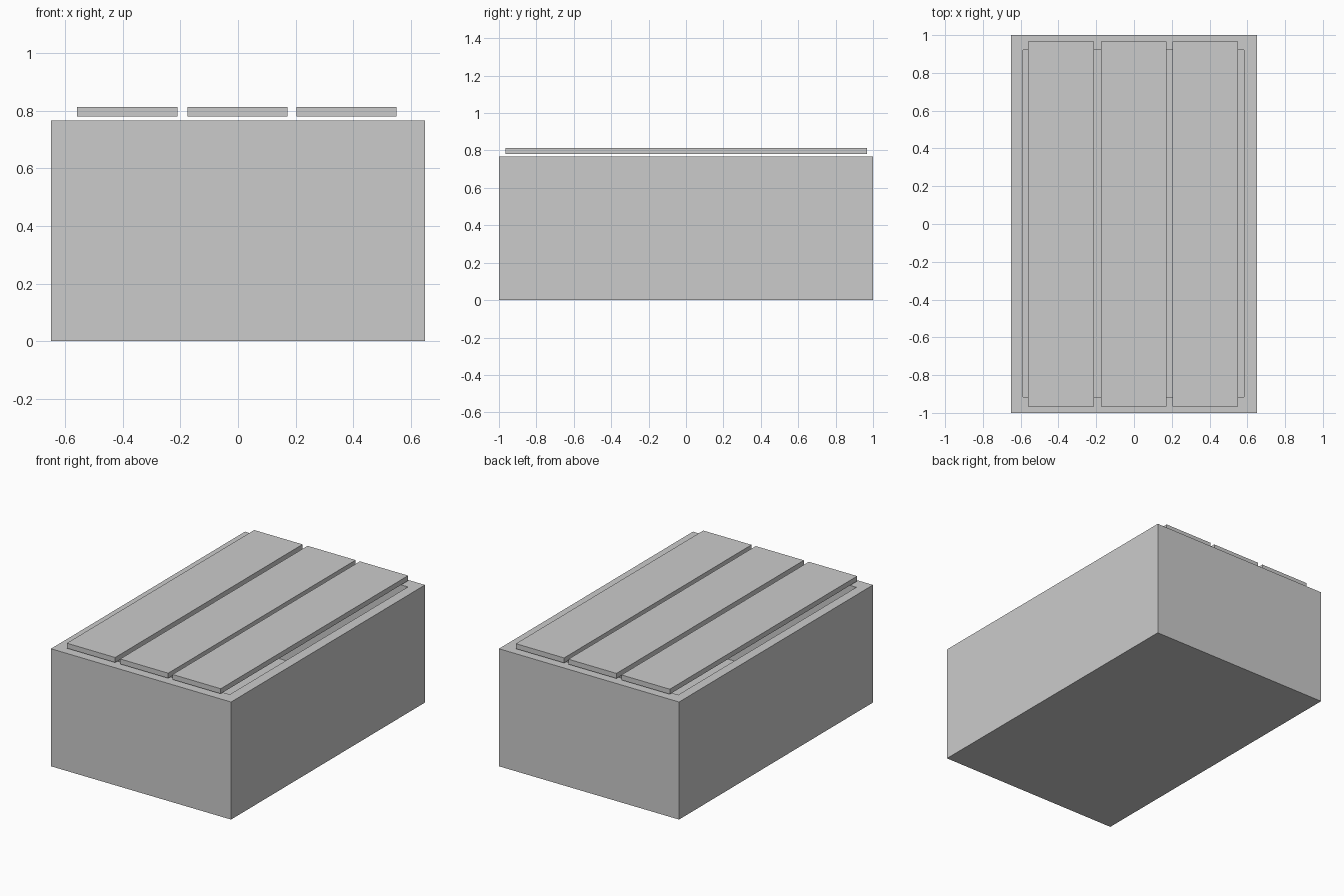
import bpy, bmesh
from mathutils import Vector

if "Cube" in bpy.data.objects:
    bpy.data.objects.remove(bpy.data.objects["Cube"])


def box(bm, lo, hi):
    lo, hi = Vector(lo), Vector(hi)
    verts = bmesh.ops.create_cube(bm, size=1)["verts"]
    for v in verts:
        v.co = (lo + hi) / 2 + v.co * (hi - lo)


def finish(bm, name):
    bmesh.ops.recalc_face_normals(bm, faces=bm.faces)
    mesh = bpy.data.meshes.new(name)
    bm.to_mesh(mesh)
    bm.free()
    obj = bpy.data.objects.new(name, mesh)
    bpy.context.collection.objects.link(obj)
    return obj


# Open crate body: solid block with its top inset and pushed down to the floor
TOP, FLOOR = 0.767, 0.05
bm = bmesh.new()
box(bm, (-0.65, -1, 0), (0.65, 1, TOP))
bm.faces.ensure_lookup_table()
top = max(bm.faces, key=lambda f: f.calc_center_median().z)
bmesh.ops.inset_region(bm, faces=[top], thickness=0.05)
for v in top.verts:
    v.co.x = 0.583 if v.co.x > 0 else -0.588
    v.co.y = 0.92 if v.co.y > 0 else -0.917
new = bmesh.ops.extrude_discrete_faces(bm, faces=[top])["faces"][0]
for v in new.verts:
    v.co.z = FLOOR
finish(bm, "crate_body")

# Three lid planks, just above the rim
for i, (x0, x1) in enumerate([(-0.56, -0.211), (-0.175, 0.172), (0.203, 0.551)]):
    bm = bmesh.new()
    box(bm, (x0, -0.965, 0.781), (x1, 0.967, 0.814))
    finish(bm, f"lid_plank_{i + 1}")
